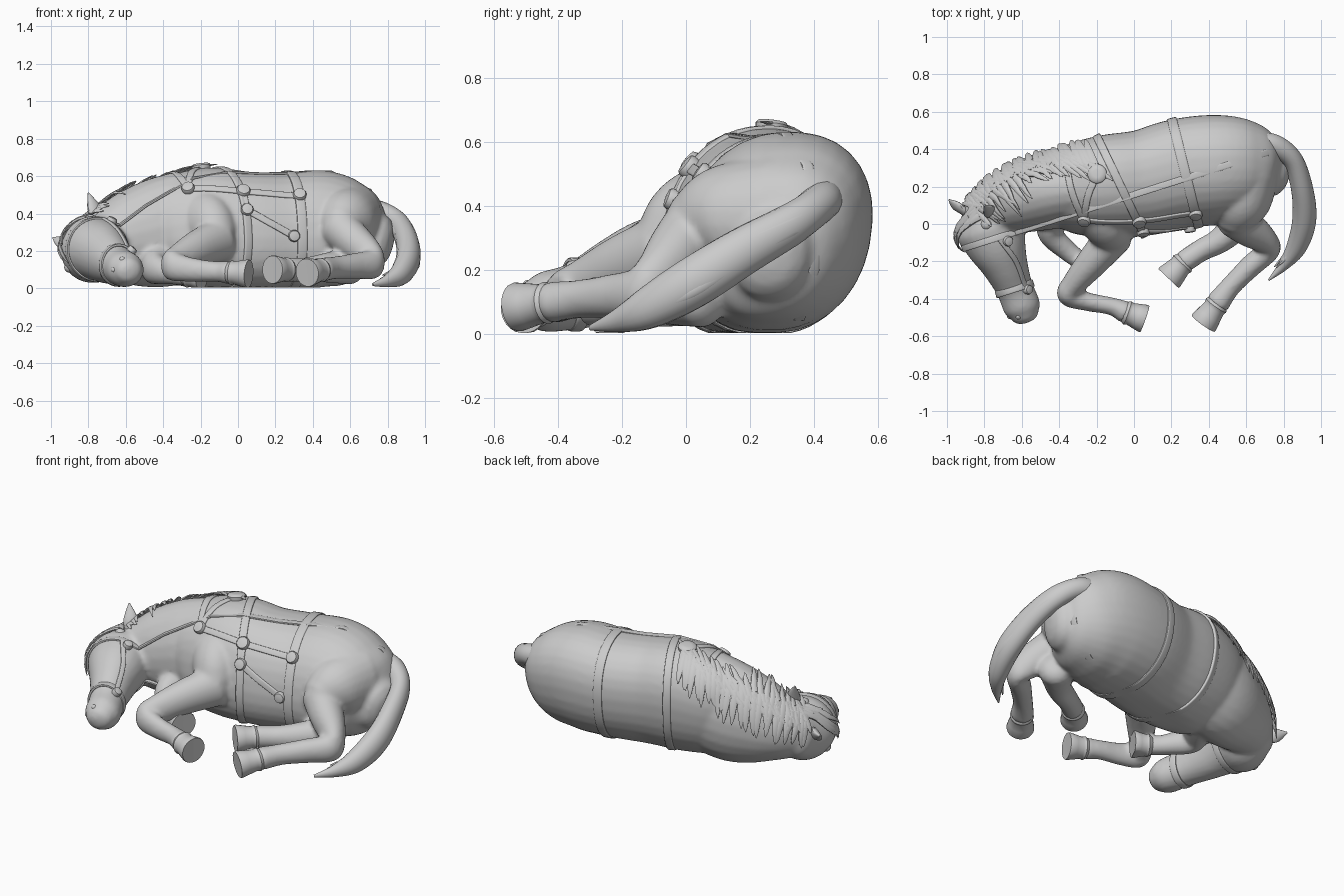
import bpy, bmesh, math, random
from math import cos, sin, pi, copysign
from mathutils import Vector
from mathutils.bvhtree import BVHTree

random.seed(4)
if "Cube" in bpy.data.objects:
    bpy.data.objects.remove(bpy.data.objects["Cube"])

grey = bpy.data.materials.new("plain grey")
grey.use_nodes = True
grey.diffuse_color = (0.6, 0.6, 0.6, 1)
grey.node_tree.nodes["Principled BSDF"].inputs["Base Color"].default_value = (0.6, 0.6, 0.6, 1)


def spline(rows, steps):
    """Catmull-Rom through rows of any length."""
    pts = [Vector(r) for r in rows]
    out = []
    for i in range(len(pts) - 1):
        a, b, c, d = pts[max(i - 1, 0)], pts[i], pts[i + 1], pts[min(i + 2, len(pts) - 1)]
        for k in range(steps):
            t = k / steps
            out.append(b + (c - a) * (t / 2) + (a * 2 - b * 5 + c * 4 - d) * (t * t / 2)
                       + (b * 3 - a - c * 3 + d) * (t ** 3 / 2))
    return out + [pts[-1]]


def tube(bm, rows, steps=6, sides=24, up=(0, 0, 1), ups=None, power=1, lean=0, rounded=False):
    """Loft of (x, y, z, half width, half height) sections."""
    rows = spline(rows, steps)
    if rounded:
        for end, near in ((0, 1), (-1, -2)):
            e = rows[end].copy()
            d = (Vector(e[:3]) - Vector(rows[near][:3])).normalized() * min(e[3], e[4])
            caps = [Vector((*(Vector(e[:3]) + d * f), e[3] * s, e[4] * s))
                    for f, s in ((0.3, 0.85), (0.5, 0.6), (0.6, 0.25))]
            rows = rows + caps if end else caps[::-1] + rows
    rings = []
    for i, r in enumerate(rows):
        p = Vector(r[:3])
        t = Vector(rows[min(i + 1, len(rows) - 1)][:3]) - Vector(rows[max(i - 1, 0)][:3])
        t.normalize()
        u = ups[i] if ups else Vector(up)
        side = t.cross(u).normalized()
        v = side.cross(t)
        ring = []
        for k in range(sides):
            a = 2 * pi * (k + 0.5) / sides
            c, s = (copysign(abs(f) ** power, f) for f in (cos(a), sin(a)))
            q = p + side * (r[3] * c + lean * r[4] * s) + v * (r[4] * s)
            q.z = max(q.z, 0.004)
            ring.append(bm.verts.new(q))
        rings.append(ring)
    for a, b in zip(rings, rings[1:]):
        for k in range(sides):
            j = (k + 1) % sides
            bm.faces.new((a[k], a[j], b[j], b[k]))
    bm.faces.new(rings[0][::-1])
    bm.faces.new(rings[-1])


def finish(name, bm):
    bmesh.ops.recalc_face_normals(bm, faces=bm.faces[:])
    mesh = bpy.data.meshes.new(name)
    bm.to_mesh(mesh)
    bm.free()
    mesh.materials.append(grey)
    mesh.shade_smooth()
    mesh.set_sharp_from_angle(angle=math.radians(45))
    obj = bpy.data.objects.new(name, mesh)
    bpy.context.scene.collection.objects.link(obj)
    return obj


# Torso, neck, head and limbs, blended into one skin
bm = bmesh.new()
tube(bm, [(-.48, .16, .27, .16, .22), (-.36, .18, .30, .23, .29), (-.16, .2, .32, .27, .325),
          (.05, .22, .31, .28, .315), (.25, .27, .31, .29, .31), (.45, .29, .315, .29, .315),
          (.6, .29, .285, .26, .28), (.7, .28, .26, .2, .22), (.75, .27, .25, .13, .15)],
     lean=-0.12, power=0.9, sides=32, rounded=True)
tube(bm, [(-.28, .2, .33, .2, .3), (-.45, .18, .29, .21, .29), (-.6, .14, .26, .19, .25),
          (-.72, .1, .235, .16, .19), (-.8, .07, .22, .12, .15)], rounded=True)
tube(bm, [(-.82, .1, .23, .1, .14), (-.78, 0, .21, .18, .18), (-.74, -.1, .2, .165, .165),
          (-.69, -.22, .16, .125, .14), (-.64, -.34, .12, .1, .105), (-.6, -.44, .1, .1, .095),
          (-.585, -.485, .095, .08, .075)], rounded=True)
limbs = [
    # near foreleg: shoulder to elbow, then forearm, knee and cannon
    [(-.27, .2, .38, .15, .2), (-.16, .03, .34, .14, .17), (-.11, -.06, .27, .11, .12)],
    [(-.1, -.06, .26, .1, .12), (-.22, -.2, .21, .085, .1), (-.32, -.32, .15, .065, .085),
     (-.35, -.38, .12, .06, .08), (-.25, -.415, .1, .05, .065), (-.12, -.44, .09, .048, .055),
     (-.05, -.47, .085, .06, .062)],
    # far foreleg, folded under the chest
    [(-.4, .08, .15, .1, .13), (-.45, -.04, .11, .07, .09), (-.36, -.14, .08, .055, .06),
     (-.28, -.2, .07, .05, .055)],
    # near hind leg: thigh, then gaskin, hock and cannon
    [(.62, .28, .36, .16, .2), (.57, .12, .36, .16, .17), (.54, .02, .33, .11, .12)],
    [(.53, .03, .33, .1, .11), (.62, -.03, .25, .095, .1), (.7, -.09, .17, .07, .09),
     (.72, -.14, .13, .06, .08), (.63, -.22, .12, .06, .07), (.52, -.33, .11, .055, .06),
     (.45, -.42, .1, .065, .065)],
    # far hind leg, lying on the ground
    [(.6, .05, .12, .1, .1), (.47, -.08, .11, .07, .08), (.36, -.14, .1, .06, .065),
     (.27, -.2, .1, .06, .065)],
]
for rows in limbs:
    tube(bm, rows, rounded=True)
skin = finish("horse_body", bm)
remesh = skin.modifiers.new("Blend", 'REMESH')
remesh.mode, remesh.voxel_size = 'VOXEL', 0.013
soften = skin.modifiers.new("Soften", 'SMOOTH')
soften.factor, soften.iterations = 0.5, 6
bpy.context.view_layer.update()
baked = bpy.data.meshes.new_from_object(skin.evaluated_get(bpy.context.evaluated_depsgraph_get()))
skin.modifiers.clear()
skin.data = baked
baked.materials.clear()
baked.materials.append(grey)
baked.shade_smooth()
tree = BVHTree.FromPolygons([v.co for v in baked.vertices], [p.vertices[:] for p in baked.polygons])


def snap(p, lift=0.0):
    hit, normal, _, _ = tree.find_nearest(Vector(p))
    return hit + normal * lift, normal


# Hooves
hooves = {"near_fore": ((-.05, -.47, .085), (.05, -.505, .078)),
          "far_fore": ((-.28, -.2, .07), (-.2, -.24, .065)),
          "near_hind": ((.45, -.42, .1), (.375, -.525, .085)),
          "far_hind": ((.27, -.2, .1), (.19, -.285, .1))}
for name, (a, b) in hooves.items():
    a, b = Vector(a), Vector(b)
    bm = bmesh.new()
    tube(bm, [(*a.lerp(b, f), r, r) for f, r in ((-.1, .05), (.15, .066), (.3, .061), (1, .077), (1.06, .07))],
         steps=2)
    finish(name + "_hoof", bm)


# Harness and halter straps laid on the skin
def strap(name, points, width=0.022, thick=0.009):
    bm = bmesh.new()
    tube(bm, [(*p, width, thick) for p, n in points], steps=1, sides=12, power=0.4,
         ups=[n for p, n in points])
    finish(name, bm)


def band(name, centre, axis, width=0.022, thick=0.009):
    centre, axis = Vector(centre), Vector(axis).normalized()
    u = axis.cross(Vector((0, 0, 1))).normalized()
    v = u.cross(axis)
    points = []
    for k in range(61):
        d = u * cos(k * pi / 30) + v * sin(k * pi / 30)
        hit, normal, _, _ = tree.ray_cast(centre, d)
        if hit:
            points.append((hit, d))
    strap(name, points, width, thick)


def run(name, points, width=0.018, thick=0.009):
    strap(name, [snap(p) for p in spline(points, 14)], width, thick)


def knob(name, p, r):
    hit, n = snap(p)
    bm = bmesh.new()
    tube(bm, [(*(hit + n * h), r * s, r * s) for h, s in ((-.02, .9), (.015, 1), (.025, .85), (.028, .4))],
         steps=1, sides=20, up=n.orthogonal())
    finish(name, bm)


band("front_girth", (-.07, .2, .31), (.9, .43, 0))
band("rear_girth", (.27, .29, .31), (.97, .24, 0), 0.026)
run("side_strap", [(-.27, 0, .55), (.03, 0, .53), (.33, .05, .5)])
run("shoulder_strap", [(-.27, 0, .55), (-.25, .14, .64), (-.2, .27, .68)])
run("collar_strap", [(-.27, 0, .55), (-.34, .2, .62), (-.36, .36, .55)])
run("lower_strap", [(.05, -.07, .43), (.18, -.05, .35), (.3, -.03, .28)])
run("drop_strap", [(.03, 0, .53), (.05, -.07, .43)])
for i, (p, r) in enumerate([((-.27, 0, .55), .036), ((.03, 0, .53), .038), ((.33, .05, .5), .036),
                            ((.05, -.07, .43), .034), ((.3, -.03, .28), .032), ((-.2, .27, .68), .052)]):
    knob("harness_knob_%d" % i, p, r)
band("noseband", (-.635, -.345, .12), (.3, -.95, 0), 0.02, 0.008)
band("browband", (-.75, -.08, .2), (.3, -.95, 0), 0.018, 0.007)
run("cheek_strap", [(-.72, -.08, .36), (-.64, -.2, .28), (-.58, -.34, .2)], 0.014)
knob("cheek_knob", (-.68, -.09, .35), .028)
knob("nose_knob", (-.58, -.35, .19), .026)

# Eyes and nostrils
for name, p, r in (("upper_eye", (-.79, 0, .38), .034), ("lower_eye", (-.92, -.06, .1), .03),
                   ("upper_nostril", (-.62, -.5, .16), .016), ("lower_nostril", (-.67, -.5, .1), .016)):
    hit, n = snap(p)
    bm = bmesh.new()
    bmesh.ops.create_uvsphere(bm, u_segments=16, v_segments=10, radius=r)
    bmesh.ops.translate(bm, vec=hit - n * r * 0.6, verts=bm.verts[:])
    finish(name, bm)

# Ears
for name, rows in (("upper_ear", [(-.76, .05, .36), (-.77, .07, .43), (-.8, .1, .51)]),
                   ("lower_ear", [(-.88, .05, .24), (-.94, .09, .25), (-.99, .13, .27)])):
    bm = bmesh.new()
    tube(bm, [(*p, w, h) for p, w, h in zip(rows, (.026, .04, .004), (.022, .02, .004))],
         up=(.5, -.8, 0), sides=12)
    finish(name, bm)


# Hair: tapered locks that follow the skin
def lock(bm, base, tip, width):
    base, tip = Vector(base), Vector(tip)
    rows, ups = [], []
    for k in range(8):
        f = k / 7
        p, n = snap(base.lerp(tip, f), 0.008 + 0.012 * f)
        rows.append((*p, width * (1 - f) ** 0.6 + 0.002, 0.014 * (1 - f) + 0.002))
        ups.append(n)
    tube(bm, rows, steps=1, sides=8, ups=ups)


def jitter(s):
    return Vector([random.uniform(-s, s) for _ in range(3)])


crest = spline([(-.84, .08, .36), (-.72, .17, .41), (-.56, .26, .49), (-.38, .32, .58), (-.22, .32, .66)], 6)
bm = bmesh.new()
for p in crest:
    lock(bm, p, p + Vector((-.06, .12, -.17)) + jitter(.03), .03)
    lock(bm, p, p + Vector((.1, -.07, .03)) + jitter(.03), .022)
    lock(bm, p + jitter(.02), p + Vector((-.11, .05, -.08)) + jitter(.02), .024)
finish("mane", bm)

bm = bmesh.new()
for k in range(8):
    p = Vector((-.84, .06, .35)) + jitter(.04)
    lock(bm, p, p + Vector((-.07, -.1 - .012 * k, -.04 - .025 * k)) + jitter(.02), .024)
finish("forelock", bm)

# Tail: a thick core with loose strands
bm = bmesh.new()
path = [(.64, .44, .42, .05, .07), (.75, .42, .41, .06, .06), (.85, .34, .35, .055, .065), (.9, .18, .26, .06, .075),
        (.91, .02, .16, .065, .08), (.87, -.12, .08, .055, .065), (.8, -.22, .04, .03, .035), (.72, -.3, .02, .005, .008)]
tube(bm, path, sides=16)
for k in range(9):
    a = 2 * pi * k / 9
    off = Vector((cos(a), 0.3 * cos(a), sin(a) * 0.7)) * 0.045
    rows = [(*(Vector(r[:3]) + off * (0.3 + 0.14 * i) + jitter(.008)), w, w)
            for i, (r, w) in enumerate(zip(path[1:7], (.03, .034, .036, .034, .022, .003)))]
    tube(bm, rows, sides=8)
finish("tail", bm)
